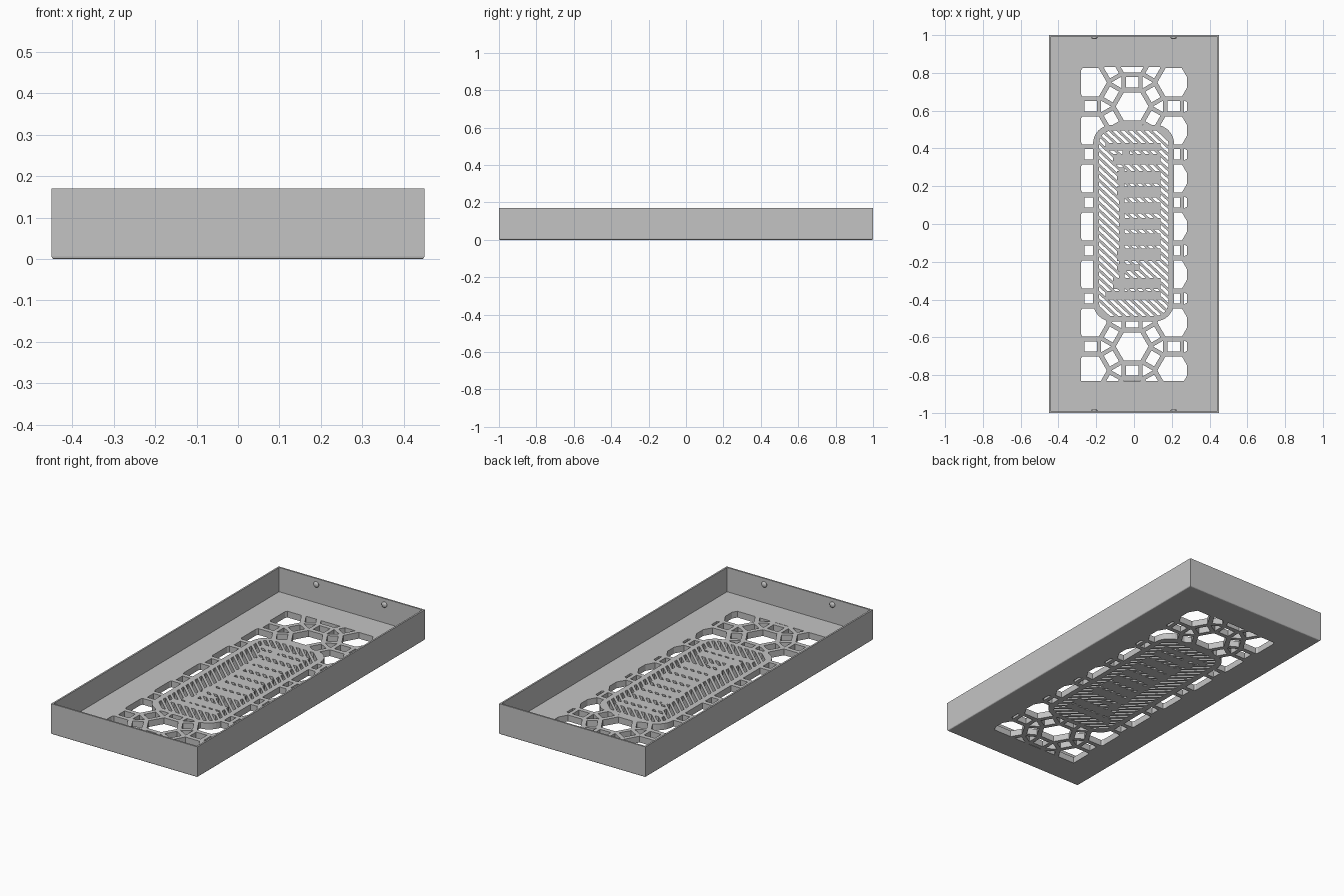
import bpy, bmesh
from math import sin, cos, radians, sqrt
from mathutils import Vector

if "Cube" in bpy.data.objects:
    bpy.data.objects.remove(bpy.data.objects["Cube"])

HX, HY, HEIGHT, WALL, FLOOR = 0.45, 1.0, 0.17, 0.013, 0.035

grey = bpy.data.materials.new("plain grey")
grey.use_nodes = True
grey.diffuse_color = (0.55, 0.55, 0.55, 1)
grey.node_tree.nodes["Principled BSDF"].inputs["Base Color"].default_value = (0.55, 0.55, 0.55, 1)


def finish(name, bm):
    bmesh.ops.recalc_face_normals(bm, faces=bm.faces)
    mesh = bpy.data.meshes.new(name)
    bm.to_mesh(mesh)
    bm.free()
    mesh.materials.append(grey)
    obj = bpy.data.objects.new(name, mesh)
    bpy.context.collection.objects.link(obj)
    return obj


def prisms(name, outlines, z0, z1):
    """Extrude a list of flat outlines into one object."""
    bm = bmesh.new()
    for pts in outlines:
        face = bm.faces.new([bm.verts.new((p.x, p.y, z0)) for p in pts])
        new = bmesh.ops.extrude_face_region(bm, geom=[face])["geom"]
        bmesh.ops.translate(bm, vec=(0, 0, z1 - z0),
                            verts=[v for v in new if isinstance(v, bmesh.types.BMVert)])
    return finish(name, bm)


def cut(target, cutter):
    mod = target.modifiers.new("cut", 'BOOLEAN')
    mod.operation = 'DIFFERENCE'
    mod.solver = 'EXACT'
    mod.object = cutter
    bpy.context.view_layer.objects.active = target
    bpy.ops.object.modifier_apply(modifier=mod.name)
    bpy.data.objects.remove(cutter)


def rect(x0, x1, y0, y1):
    return [Vector(p) for p in ((x0, y0), (x1, y0), (x1, y1), (x0, y1))]


def rounded(x0, x1, y0, y1, r, steps=8):
    corners = ((x1 - r, y1 - r), (x0 + r, y1 - r), (x0 + r, y0 + r), (x1 - r, y0 + r))
    pts = []
    for k, (cx, cy) in enumerate(corners):
        for s in range(steps + 1):
            a = radians(90 * (k + s / steps))
            pts.append(Vector((cx + r * cos(a), cy + r * sin(a))))
    return pts


def ngon(c, r, n, turn):
    return [c + polar(r, turn + 360 * k / n) for k in range(n)]


def polar(r, deg):
    return Vector((r * cos(radians(deg)), r * sin(radians(deg))))


def area(pts):
    return sum(a.cross(b) for a, b in zip(pts, pts[1:] + pts[:1])) / 2


def clip(pts, border):
    """Clip a convex outline to a convex counter-clockwise border."""
    for a, b in zip(border, border[1:] + border[:1]):
        out = []
        for p, q in zip(pts, pts[1:] + pts[:1]):
            dp, dq = (b - a).cross(p - a), (b - a).cross(q - a)
            if dp >= 0:
                out.append(p)
            if dp * dq < 0:
                out.append(p.lerp(q, dp / (dp - dq)))
        pts = out
        if len(pts) < 3:
            return []
    return pts


def clipped(outlines, border):
    result = [clip(o, border) for o in outlines]
    return [o for o in result if len(o) > 2 and area(o) > 4e-5]


# Open tray with softened lower and upright edges
bm = bmesh.new()
bmesh.ops.create_cube(bm, size=1)
for v in bm.verts:
    v.co = (v.co.x * 2 * HX, v.co.y * 2 * HY, (v.co.z + 0.5) * HEIGHT)
low = [e for e in bm.edges if all(v.co.z < 0.01 for v in e.verts)]
bmesh.ops.bevel(bm, geom=low, offset=0.006, segments=3, profile=0.5, affect='EDGES')
top = max(bm.faces, key=lambda f: f.calc_center_median().z)
bmesh.ops.inset_region(bm, faces=[top], thickness=WALL)
inner = bmesh.ops.extrude_discrete_faces(bm, faces=[top])["faces"][0]
bmesh.ops.translate(bm, verts=inner.verts, vec=(0, 0, FLOOR - HEIGHT))
tray = finish("tray", bm)

# Lattice openings: hexagons, squares and triangles
PITCH = 0.2542
origin = Vector((-0.01, -0.013))
holes = []
for i in range(-3, 4):
    for j in range(-5, 6):
        c = origin + Vector((i * PITCH * sqrt(3) / 2, (j + 0.5 + (i % 2) / 2) * PITCH))
        holes.append(ngon(c, 0.0866, 6, 0))
        for deg in (30, 90, 150):
            m, u, v = c + polar(PITCH / 2, deg), polar(0.0275, deg), polar(0.033, deg + 90)
            holes.append([m - u - v, m + u - v, m + u + v, m - u + v])
        for deg in (0, 60):
            holes.append(ngon(c + polar(PITCH / sqrt(3), deg), 0.036, 3, deg + 180))
window = rect(-0.28, 0.28, -0.83, 0.83)
cut(tray, prisms("lattice_cutter", clipped(holes, window), -0.05, 0.1))

# Rounded centre panel set into the floor, with diagonal slots
outer = rounded(-0.217, 0.212, -0.515, 0.525, 0.1)
opening = rounded(-0.185, 0.182, -0.487, 0.495, 0.07)
cut(tray, prisms("panel_cutter", [outer], -0.05, 0.1))
panel = prisms("centre_panel", [outer], 0, FLOOR)
slots = []
along, across = polar(1, -43), polar(1, 47)
for k in range(-20, 21):
    m = across * k * 0.029
    a, b = along * 0.9, across * 0.0075
    slots.append([m - a - b, m + a - b, m + a + b, m - a + b])
cut(panel, prisms("slot_cutter", clipped(slots, opening), -0.05, 0.1))

# Solid bars across the middle of the panel
bars = [
    (-0.15, 0.14, 0.39, 0.43), (-0.11, 0.14, 0.315, 0.37),
    (-0.09, 0.14, 0.215, 0.28), (-0.09, 0.14, 0.14, 0.198),
    (-0.075, 0.14, 0.055, 0.113), (-0.075, 0.14, -0.03, 0.033),
    (-0.075, 0.14, -0.115, -0.05), (-0.09, 0.14, -0.195, -0.13),
    (-0.09, 0.03, -0.25, -0.215), (-0.11, 0.14, -0.345, -0.285),
    (-0.15, 0.14, -0.4, -0.355), (-0.06, -0.02, 0.36, 0.4),
    (-0.08, -0.05, -0.36, 0.3),
]
prisms("panel_bars", [rect(*b) for b in bars], 0, FLOOR)

# Small catches inside both end walls
for side, end in ((-1, "front"), (1, "back")):
    for x, hand in ((-0.21, "right"), (0.21, "left")):
        bm = bmesh.new()
        bmesh.ops.create_uvsphere(bm, u_segments=20, v_segments=12, radius=0.016)
        for v in bm.verts:
            v.co = (v.co.x + x, v.co.y * 0.55 + side * (HY - WALL), v.co.z + 0.138)
        catch = finish(f"{end}_{hand}_catch", bm)
        for f in catch.data.polygons:
            f.use_smooth = True
